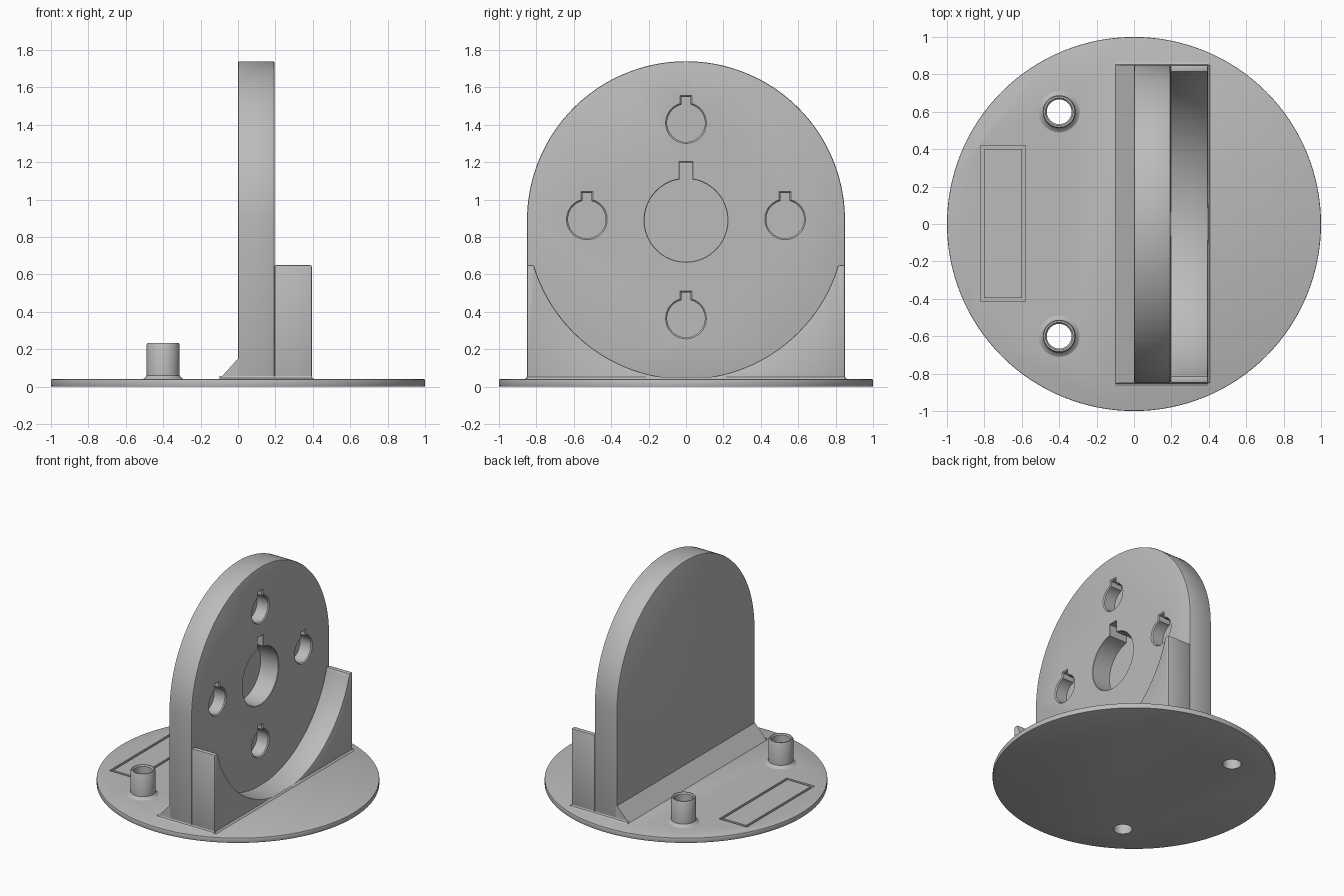
import bpy, bmesh, math

if "Cube" in bpy.data.objects:
    bpy.data.objects.remove(bpy.data.objects["Cube"])

grey = bpy.data.materials.new("light_grey")
grey.use_nodes = True
COLOUR = (0.5, 0.5, 0.5, 1)
grey.diffuse_color = COLOUR
grey.node_tree.nodes["Principled BSDF"].inputs["Base Color"].default_value = COLOUR


def loft(name, rings, cyclic=False):
    """Skin equal-length point rings; cap the ends unless cyclic."""
    bm = bmesh.new()
    loops = [[bm.verts.new(p) for p in ring] for ring in rings]
    n = len(loops[0])
    pairs = list(zip(loops, loops[1:]))
    if cyclic:
        pairs.append((loops[-1], loops[0]))
    else:
        bm.faces.new(loops[0])
        bm.faces.new(loops[-1])
    for a, b in pairs:
        for i in range(n):
            j = (i + 1) % n
            bm.faces.new((a[i], a[j], b[j], b[i]))
    bmesh.ops.recalc_face_normals(bm, faces=bm.faces[:])
    mesh = bpy.data.meshes.new(name)
    bm.to_mesh(mesh)
    bm.free()
    mesh.materials.append(grey)
    obj = bpy.data.objects.new(name, mesh)
    bpy.context.collection.objects.link(obj)
    return obj


def along_x(name, yz, lo, hi):
    return loft(name, [[(x, y, z) for y, z in yz] for x in (lo, hi)])


def along_y(name, xz, half):
    return loft(name, [[(x, y, z) for x, z in xz] for y in (-half, half)])


def box(name, x, y, z):
    return along_x(name, [(y[0], z[0]), (y[1], z[0]), (y[1], z[1]), (y[0], z[1])], *x)


def arc(cy, cz, r, start, end, n):
    angles = [math.radians(start + (end - start) * i / n) for i in range(n + 1)]
    return [(cy + r * math.cos(a), cz + r * math.sin(a)) for a in angles]


def circle(cx, cy, r, z, n=48):
    return [(x, y, z) for x, y in arc(cx, cy, r, 0, 360, n)[:-1]]


def activate(obj):
    bpy.ops.object.select_all(action='DESELECT')
    obj.select_set(True)
    bpy.context.view_layer.objects.active = obj


def bevel(obj, width):
    activate(obj)
    mod = obj.modifiers.new("rounding", 'BEVEL')
    mod.width, mod.segments, mod.limit_method = width, 2, 'ANGLE'
    mod.angle_limit = math.radians(40)
    bpy.ops.object.modifier_apply(modifier=mod.name)


def cut(obj, cutter):
    activate(obj)
    mod = obj.modifiers.new("cut", 'BOOLEAN')
    mod.operation, mod.solver, mod.object = 'DIFFERENCE', 'EXACT', cutter
    bpy.ops.object.modifier_apply(modifier=mod.name)
    bpy.data.objects.remove(cutter)


def smooth(obj):
    activate(obj)
    bpy.ops.object.shade_smooth_by_angle(angle=math.radians(30))


BASE, FACE, BACK, HALF, AXIS = 0.04, 0.195, 0.395, 0.85, 0.89

# Round base plate with two through holes and a framed panel
plate = loft("base_plate", [circle(0, 0, 1, z, 128) for z in (0, BASE)])
bevel(plate, 0.005)
for side in (-1, 1):
    cut(plate, loft("hole_cutter", [circle(-0.4, side * 0.6, 0.066, z) for z in (-0.1, 0.1)]))
cut(plate, box("panel_cutter", (-0.82, -0.58), (-0.415, 0.42), (0.025, 0.1)))
smooth(plate)
box("label_panel", (-0.80, -0.60), (-0.395, 0.40), (0.02, BASE))

# Upright arched wall
wall = along_x("arched_wall", [(-HALF, 0.02), (HALF, 0.02)] + arc(0, AXIS, HALF, 0, 180, 96), 0, FACE)
bevel(wall, 0.008)


def keyhole(cy, cz, r, half_slot, top, grow):
    a = math.degrees(math.asin((half_slot + grow) / (r + grow)))
    pts = arc(cy, cz, r + grow, 90 + a, 450 - a, 48)
    return pts + [(cy + half_slot + grow, cz + top + grow), (cy - half_slot - grow, cz + top + grow)]


# Blind keyed sockets, each with a chamfered mouth
sockets = [(0, AXIS, 0.222, 0.035, 0.31, 0.04, 0.003)]
for y, z in ((0, 0.52), (0, -0.525), (0.53, 0.005), (-0.53, 0.005)):
    sockets.append((y, AXIS + z, 0.101, 0.024, 0.14, 0.095, 0.008))
for y, z, r, slot, top, floor, lip in sockets:
    steps = ((floor, 0), (FACE - lip, 0), (FACE, lip), (FACE + 0.05, lip))
    rings = [[(x, p, q) for p, q in keyhole(y, z, r, slot, top, g)] for x, g in steps]
    cut(wall, loft("socket_cutter", rings))
smooth(wall)

# Cradle with a circular hollow
rim = 0.65
tip = math.degrees(math.asin((AXIS - rim) / (HALF - 0.002)))
hollow = arc(0, AXIS, HALF - 0.002, -tip, -180 + tip, 80)
cradle = along_x("cradle", [(-HALF, 0.015), (HALF, 0.015), (HALF, rim)] + hollow + [(-HALF, rim)], FACE, BACK)
bevel(cradle, 0.008)
smooth(cradle)

# Sloping brace behind the wall
along_y("rear_brace", [(-0.1, BASE), (0.01, BASE), (0.01, 0.16), (0, 0.15)], HALF)

# Small fillets where the upright meets the plate
for side, label in ((-1, "right"), (1, "left")):
    e = side * HALF
    along_x(f"foot_fillet_{label}", [(e, BASE), (e + side * 0.015, BASE), (e + side * 0.004, 0.046), (e, 0.056)], -0.1, BACK)
along_y("foot_fillet_cradle", [(BACK, BASE), (BACK + 0.012, BASE), (BACK, 0.052)], HALF)

# Hollow pegs with flared feet
section = [(0.11, BASE), (0.097, 0.048), (0.088, 0.06), (0.088, 0.225), (0.083, 0.234),
           (0.074, 0.234), (0.066, 0.225), (0.066, BASE)]
for side, label in ((-1, "right"), (1, "left")):
    smooth(loft(f"hollow_peg_{label}", [circle(-0.4, side * 0.6, r, z) for r, z in section], cyclic=True))
